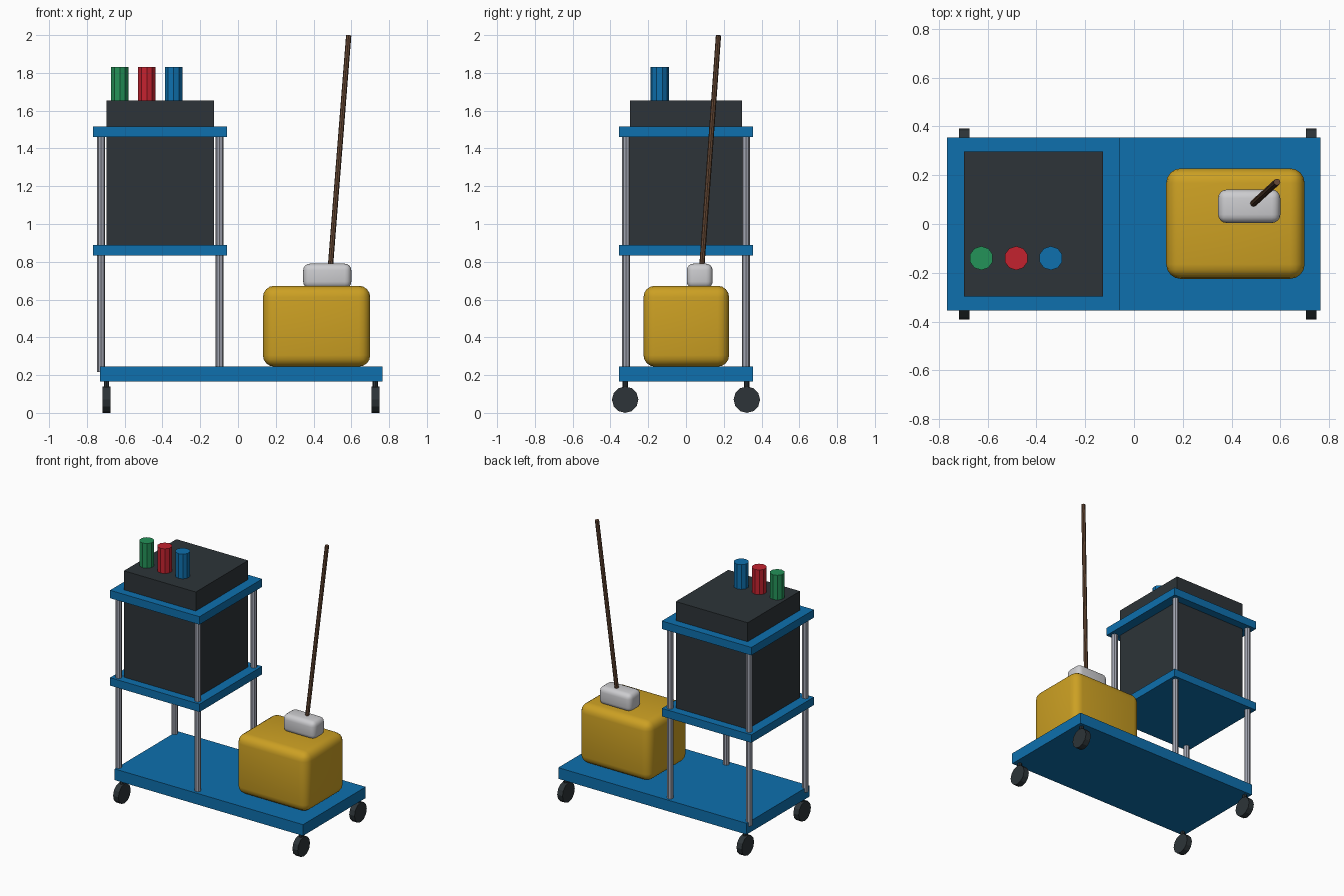
import bpy
from mathutils import Vector

if "Cube" in bpy.data.objects:
    bpy.data.objects.remove(bpy.data.objects["Cube"])


def srgb(r, g, b):
    def lin(c):
        c /= 255
        return c / 12.92 if c <= 0.04045 else ((c + 0.055) / 1.055) ** 2.4
    return (lin(r), lin(g), lin(b), 1)


def material(name, *rgb):
    m = bpy.data.materials.new(name)
    m.diffuse_color = srgb(*rgb)
    m.use_nodes = True
    m.node_tree.nodes["Principled BSDF"].inputs["Base Color"].default_value = m.diffuse_color
    return m


BLUE = material("cart blue", 14, 112, 174)
CHARCOAL = material("charcoal", 45, 52, 56)
YELLOW = material("bucket yellow", 204, 160, 35)
WHITE = material("mop white", 204, 204, 207)
STEEL = material("post grey", 163, 166, 178)
GREEN = material("bottle green", 36, 146, 88)
RED = material("bottle red", 196, 34, 47)
BROWN = material("handle brown", 104, 74, 54)


def box(name, x, y, z, mat, bevel=0):
    """Box from (min, max) extents, optionally with rounded edges."""
    bpy.ops.mesh.primitive_cube_add(size=1, location=[sum(r) / 2 for r in (x, y, z)])
    ob = bpy.context.object
    ob.name = name
    ob.scale = [r[1] - r[0] for r in (x, y, z)]
    bpy.ops.object.transform_apply(location=False, rotation=False, scale=True)
    ob.data.materials.append(mat)
    if bevel:
        mod = ob.modifiers.new("rounding", "BEVEL")
        mod.width = bevel
        mod.segments = 4
        bpy.ops.object.modifier_apply(modifier=mod.name)
        bpy.ops.object.shade_smooth_by_angle()
    return ob


def rod(name, start, end, radius, sides, mat):
    """Faceted cylinder between two points."""
    a, b = Vector(start), Vector(end)
    d = b - a
    bpy.ops.mesh.primitive_cylinder_add(vertices=sides, radius=radius, depth=d.length,
                                        location=(a + b) / 2)
    ob = bpy.context.object
    ob.name = name
    ob.rotation_euler = d.to_track_quat("Z", "Y").to_euler()
    ob.data.materials.append(mat)
    return ob


# Cart platform and the two shelves of the tower
box("base_platform", (-0.73, 0.765), (-0.355, 0.355), (0.165, 0.245), BLUE)
for name, z in (("lower_shelf", 0.833), ("upper_shelf", 1.46)):
    box(name, (-0.767, -0.057), (-0.355, 0.355), (z, z + 0.057), BLUE)

# Bin held between the shelves, rising through the upper one
box("storage_bin", (-0.697, -0.127), (-0.297, 0.297), (0.885, 1.653), CHARCOAL)

# Tower posts
for x in (-0.725, -0.097):
    for y in (-0.317, 0.317):
        rod("tower_post", (x, y, 0.217), (x, y, 1.48), 0.021, 8, STEEL)

# Casters: short stem and wheel at each corner
for x in (-0.696, 0.727):
    for y in (-0.322, 0.322):
        rod("caster_stem", (x, y, 0.10), (x, y, 0.17), 0.014, 8, CHARCOAL)
        rod("caster_wheel", (x - 0.021, y, 0.07), (x + 0.021, y, 0.07), 0.07, 12, CHARCOAL)

# Spray bottles
for name, x, mat in (("green_bottle", -0.626, GREEN), ("red_bottle", -0.483, RED),
                     ("blue_bottle", -0.341, BLUE)):
    rod(name, (x, -0.14, 1.64), (x, -0.14, 1.83), 0.049, 10, mat)

# Mop bucket, mop head and leaning handle
box("mop_bucket", (0.132, 0.70), (-0.225, 0.228), (0.245, 0.673), YELLOW, 0.06)
box("mop_head", (0.345, 0.60), (0.004, 0.141), (0.66, 0.79), WHITE, 0.035)
rod("mop_handle", (0.485, 0.08, 0.72), (0.586, 0.172, 1.999), 0.014, 8, BROWN)
